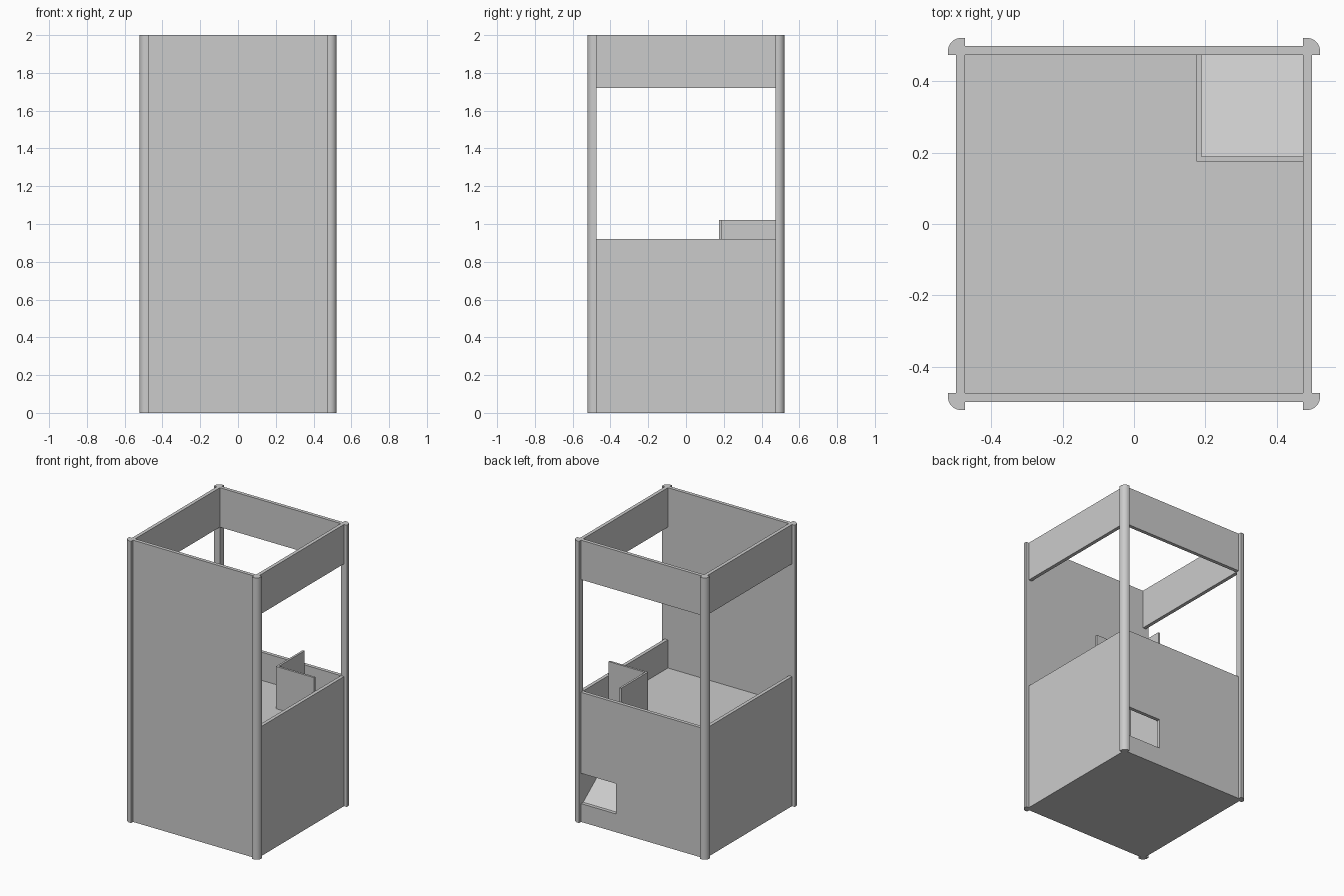
import bpy, bmesh, math

if "Cube" in bpy.data.objects:
    bpy.data.objects.remove(bpy.data.objects["Cube"])

W = 0.475        # inner face of the walls
E = 0.5          # outer face of the walls
SILL, LINTEL, TOP = 0.92, 1.72, 2.0


def prism(name, pts, axis, lo, hi):
    """Extrude a 2D outline along an axis ('x': yz, 'y': xz, 'z': xy)."""
    def place(p, d):
        return {'x': (d, p[0], p[1]), 'y': (p[0], d, p[1]), 'z': (p[0], p[1], d)}[axis]
    bm = bmesh.new()
    face = bm.faces.new([bm.verts.new(place(p, lo)) for p in pts])
    ext = bmesh.ops.extrude_face_region(bm, geom=[face])
    a, b = place((0, 0), 0), place((0, 0), hi - lo)
    moved = [v for v in ext['geom'] if isinstance(v, bmesh.types.BMVert)]
    bmesh.ops.translate(bm, verts=moved, vec=[q - p for p, q in zip(a, b)])
    bmesh.ops.recalc_face_normals(bm, faces=bm.faces)
    mesh = bpy.data.meshes.new(name)
    bm.to_mesh(mesh)
    bm.free()
    ob = bpy.data.objects.new(name, mesh)
    bpy.context.collection.objects.link(ob)
    return ob


def rect(a0, b0, a1, b1):
    return [(a0, b0), (a1, b0), (a1, b1), (a0, b1)]


# Corner posts: square section with a rounded outer corner
R, OUT = 0.036, 0.522
arc = [(OUT - R + R * math.cos(t), OUT - R + R * math.sin(t))
       for t in (math.pi / 2 * i / 10 for i in range(11))]
section = [(W, W), (OUT, W)] + arc + [(W, OUT)]
for side, sx in (("left", -1), ("right", 1)):
    for end, sy in (("front", -1), ("back", 1)):
        post = prism(f"{end}_{side}_post", [(x * sx, y * sy) for x, y in section], 'z', 0, TOP)
        bpy.ops.object.select_all(action='DESELECT')
        post.select_set(True)
        bpy.context.view_layer.objects.active = post
        bpy.ops.object.shade_smooth_by_angle(angle=math.radians(30))

# Floor and full-height front wall
prism("floor", rect(-W, -W, W, W), 'z', 0, 0.01)
prism("front_wall", rect(-W, 0, W, TOP), 'y', -E, -W)

# Side walls: lower panel and upper header with an open window between
for side, lo, hi in (("left", -E, -W), ("right", W, E)):
    prism(f"{side}_lower_panel", rect(-W, 0, W, SILL), 'x', lo, hi)
    prism(f"{side}_header", rect(-W, LINTEL, W, TOP), 'x', lo, hi)

# Back wall: header, and a lower panel notched for the chute outlet
H0, H1, HX = 0.13, 0.345, 0.2
prism("back_header", rect(-W, LINTEL, W, TOP), 'y', W, E)
prism("back_lower_panel",
      [(-W, 0), (W, 0), (W, H0), (HX, H0), (HX, H1), (W, H1), (W, SILL), (-W, SILL)],
      'y', W, E)

# Counter, L-shaped around the chute
C0, C1, CTOP = 0.175, 0.19, 1.02
prism("counter", [(-W, -W), (W, -W), (W, C0), (C0, C0), (C0, W), (-W, W)],
      'z', 0.695, 0.72)

# Chute: two upright walls and a sloping ramp down to the outlet
prism("chute_front_wall", rect(C0, H1, W, CTOP), 'y', C0, C1)
prism("chute_side_wall", [(W, H0), (W, CTOP), (C1, CTOP), (C1, H1)], 'x', C0, C1)
prism("chute_ramp", [(W, H0), (C1, H1), (C1, H1 - 0.015), (W, H0 - 0.015)], 'x', C0, W)
